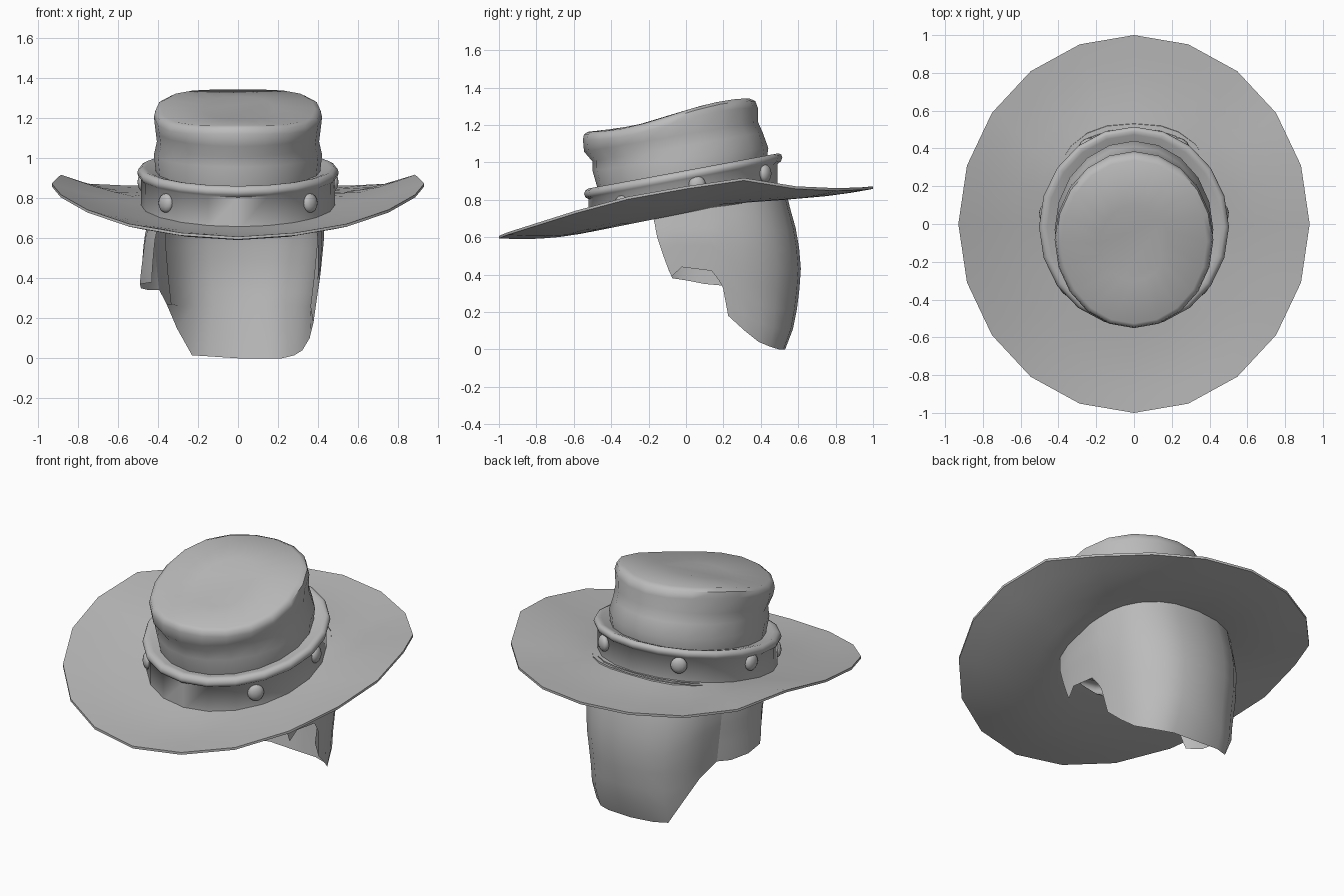
import bpy, bmesh, math
from mathutils import Vector, Matrix

cube = bpy.data.objects.get("Cube")
if cube:
    bpy.data.objects.remove(cube, do_unlink=True)

SIDES = 20
grey = bpy.data.materials.new("plain_grey")
grey.use_nodes = True
colour = (0.5, 0.5, 0.5, 1)
grey.diffuse_color = colour
grey.node_tree.nodes["Principled BSDF"].inputs["Base Color"].default_value = colour


def finish(name, bm, angle=50):
    """Turn a bmesh into a smooth object with the shared material."""
    bmesh.ops.recalc_face_normals(bm, faces=bm.faces)
    mesh = bpy.data.meshes.new(name)
    bm.to_mesh(mesh)
    bm.free()
    obj = bpy.data.objects.new(name, mesh)
    bpy.context.collection.objects.link(obj)
    mesh.materials.append(grey)
    bpy.ops.object.select_all(action='DESELECT')
    obj.select_set(True)
    bpy.context.view_layer.objects.active = obj
    bpy.ops.object.shade_smooth_by_angle(angle=math.radians(angle))


def loft(rows, closed, cap=False):
    """Skin a list of equally long point rows."""
    bm = bmesh.new()
    rings = [[bm.verts.new(p) for p in row] for row in rows]
    n = len(rings[0])
    for a, b in zip(rings, rings[1:]):
        for i in range(n if closed else n - 1):
            j = (i + 1) % n
            bm.faces.new((a[i], a[j], b[j], b[i]))
    if cap:
        bm.faces.new(rings[-1])
    return bm


def tilted_ring(cy, rx, ry, z, slope, wave=0):
    """Oval ring, starting at the front, whose height follows y."""
    points = []
    for i in range(SIDES):
        a = math.tau * i / SIDES
        y = cy - ry * math.cos(a)
        height = z + slope * y + wave * math.sin(3.6 * (y + .08))
        points.append(Vector((rx * math.sin(a), y, height)))
    return points


def interp(table, t):
    for (t0, v0), (t1, v1) in zip(table, table[1:]):
        if t <= t1:
            f = max(0, (t - t0) / (t1 - t0))
            return v0 + f * (v1 - v0)
    return table[-1][1]


# Brim: upper and lower skins that meet at a thin rim with raised sides
rim_z = [.60, .62, .665, .735, .81, .865, .91, .865, .855, .86, .865]


def brim_skin(seat, sag, lift):
    rows = []
    for step in range(6):
        t = step / 5
        row = []
        for i, p in enumerate(seat):
            a = math.tau * i / SIDES
            rim = rim_z[min(i, SIDES - i)] + lift
            edge = Vector((.93 * math.sin(a), -math.cos(a), rim))
            row.append(p.lerp(edge, t) - Vector((0, 0, sag * math.sin(math.pi * t))))
        rows.append(row)
    return rows


under = brim_skin(tilted_ring(-.01, .43, .45, .73, .2), .02, -.007)
over = brim_skin(tilted_ring(-.01, .46, .48, .763, .205), .012, .007)
opening = tilted_ring(.06, .38, .38, .74, .2)
finish("brim", loft([opening] + under + over[::-1], True))

# Hat band with a rolled lip
band = [(.483, .505, .745, .2), (.485, .505, .9, .185), (.498, .522, .912, .185),
        (.503, .53, .93, .185), (.497, .524, .948, .185), (.48, .508, .957, .185),
        (.46, .488, .953, .185), (.4, .43, .935, .185)]
finish("hat_band", loft([tilted_ring(-.015, *r) for r in band], True), angle=60)

# Crown with a pinched waist and a wavy sloping top
crown = [(-.02, .41, .45, .93, .17), (-.03, .42, .47, 1.02, .13),
         (-.045, .405, .455, 1.09, .17), (-.08, .412, .465, 1.15, .17),
         (-.083, .42, .468, 1.205, 0, .085), (-.088, .413, .458, 1.238, 0, .09),
         (-.095, .385, .432, 1.253, 0, .09), (-.1, .18, .2, 1.253, 0, .09)]
finish("crown", loft([tilted_ring(*r) for r in crown], True, cap=True))

# Six domed studs around the band
for side, label in ((1, "left"), (-1, "right")):
    for spot, x, y, z in (("front", .36, -.345, .775), ("side", .475, .06, .88),
                          ("back", .25, .425, .94)):
        bm = bmesh.new()
        bmesh.ops.create_uvsphere(bm, u_segments=12, v_segments=8, radius=1)
        turn = math.atan2(y, side * x)
        bm.transform(Matrix.Translation((side * x, y, z))
                     @ Matrix.Rotation(turn, 4, 'Z')
                     @ Matrix.Diagonal((.027, .046, .048, 1)))
        finish(f"{label}_{spot}_stud", bm)

# Hair shell: width, back depth and corner roundness at each height
width = [(0, .34), (.1, .37), (.25, .39), (.4, .41), (.6, .43), (.85, .42)]
back = [(0, .53), (.1, .57), (.25, .6), (.42, .615), (.6, .6), (.85, .53)]
roundness = [(0, .6), (.25, .78), (.85, .8)]


def hair_point(deg, z, scale=1, flare=0):
    """Point on the shell; deg runs from the back round to the cheeks."""
    if abs(deg) > 90:
        extra = (abs(deg) - 90) * (z - .39) / .31
        deg = math.copysign(abs(deg) + max(extra, -5), deg)
    power = interp(roundness, z)
    s, c = (math.copysign(abs(v) ** power, v)
            for v in (math.sin(math.radians(deg)), math.cos(math.radians(deg))))
    out = scale + flare * max(0, .8 - z)
    y = .1 + (interp(back, z) - .1) * scale * c
    return Vector((interp(width, z) * out * s, y, z))


def hair_column(deg, low, scale=1, flare=0):
    high = .76 + .18 * hair_point(deg, .7).y
    return [hair_point(deg, low + (high - low) * k / 8, scale, flare) for k in range(9)]


right_hem = [(-76, .34), (-62, .27), (-48, .15), (-31, .015), (-15, .01)]
left_hem = [(0, 0), (15, 0), (29, 0), (46, .015), (60, .04), (72, .1), (81, .18)]
cheek_hem = [(83, .33), (85, .37), (88, .42), (98, .44), (105, .39)]
hem = right_hem + left_hem + cheek_hem
finish("hair", loft([hair_column(*c) for c in hem], False), angle=60)

# Loose lock flaring out beside the right cheek
lock = [(-76, .34, 1, 0), (-82, .34, 1, .25), (-90, .35, 1, .45),
        (-98, .37, 1, .5), (-105, .38, 1, .2)]
finish("right_hair_lock", loft([hair_column(*c) for c in lock], False), angle=60)

# Inner wall of the hair, sloping out to the hem at the bottom
lining = [[hair_point(deg, low)] + hair_column(deg, max(low, .26), .94)
          for deg, low in right_hem[1:] + left_hem]
finish("hair_lining", loft(lining, False))
